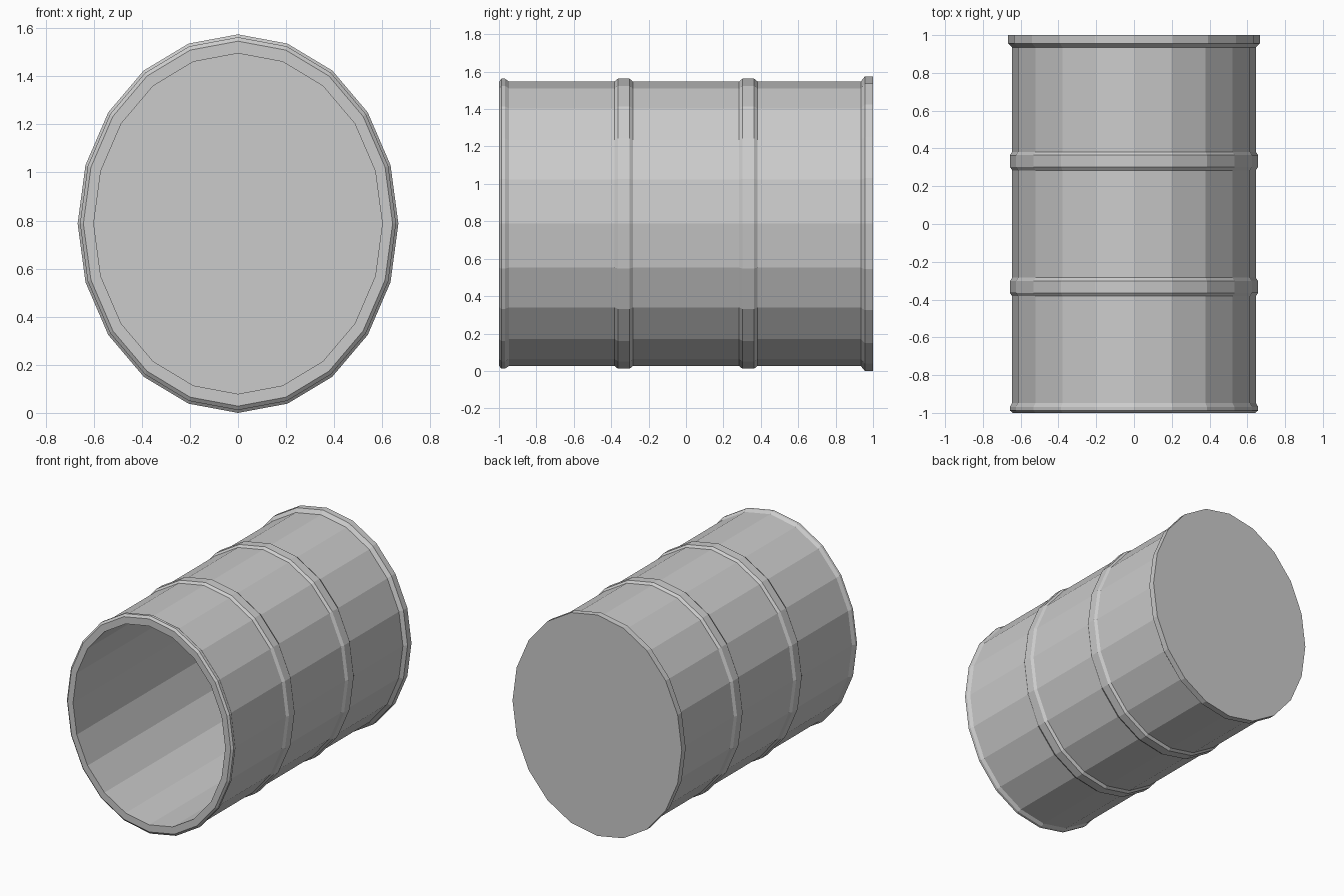
import bpy, bmesh
from math import sin, cos, pi

if "Cube" in bpy.data.objects:
    bpy.data.objects.remove(bpy.data.objects["Cube"])

SIDES = 20
STRETCH = 1.18      # height to width ratio of the oval section
CENTRE_Z = 0.787


def rib(y):
    """Raised hoop profile around the body, as (radius, y)."""
    return [(0.645, y - 0.049), (0.657, y - 0.031),
            (0.657, y + 0.031), (0.645, y + 0.049)]


# Profile from the inner floor, out over the front lip, to the closed back
profile = [(0.60, 0.96), (0.60, -1.0),
           (0.643, -1.0), (0.657, -0.987), (0.657, -0.968), (0.645, -0.947)]
profile += rib(-0.333) + rib(0.333)
profile += [(0.645, 0.935), (0.667, 0.956), (0.667, 1.0)]

# Sweep the profile around the y axis
bm = bmesh.new()
rings = []
for r, y in profile:
    rings.append([bm.verts.new((r * sin(2 * pi * k / SIDES), y,
                                CENTRE_Z + STRETCH * r * cos(2 * pi * k / SIDES)))
                  for k in range(SIDES)])
for a, b in zip(rings, rings[1:]):
    for k in range(SIDES):
        n = (k + 1) % SIDES
        bm.faces.new((a[k], a[n], b[n], b[k]))

# Inner floor and back disc
bm.faces.new(rings[0])
bm.faces.new(rings[-1])
bmesh.ops.recalc_face_normals(bm, faces=bm.faces[:])

mesh = bpy.data.meshes.new("barrel")
bm.to_mesh(mesh)
bm.free()
bpy.context.collection.objects.link(bpy.data.objects.new("barrel", mesh))
